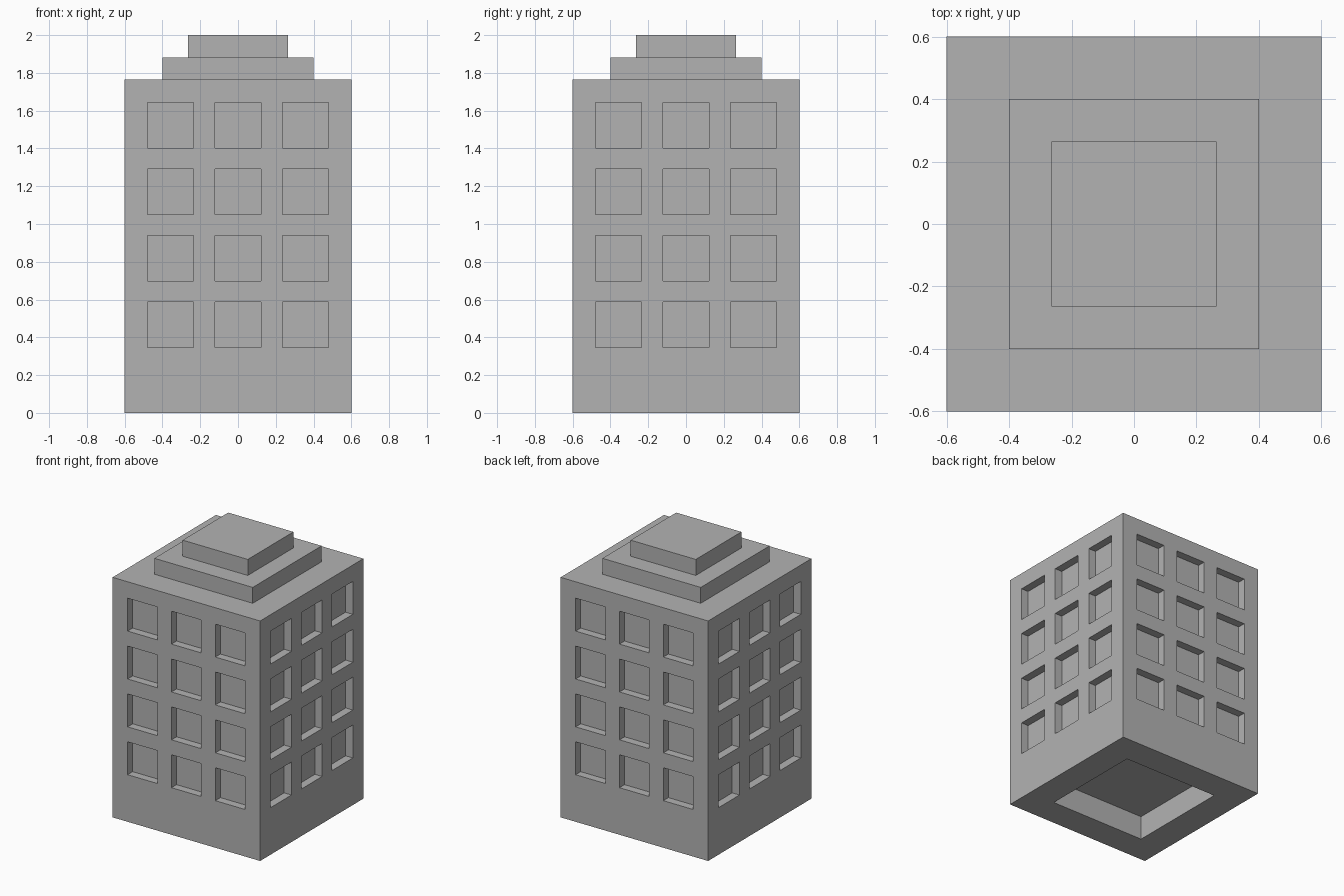
import bpy, bmesh
from mathutils import Vector

if "Cube" in bpy.data.objects:
    bpy.data.objects.remove(bpy.data.objects["Cube"], do_unlink=True)

HALF, ROOF = 0.6, 1.765
WIN = 0.121                       # half size of a window
COLUMNS = (-0.357, 0, 0.357)
ROWS = [0.467 + 0.352 * i for i in range(4)]
DEPTH = 0.059

grey = bpy.data.materials.new("concrete_grey")
grey.use_nodes = True
colour = (0.45, 0.45, 0.45, 1)
grey.diffuse_color = colour
grey.node_tree.nodes["Principled BSDF"].inputs["Base Color"].default_value = colour


def box(half, z0, z1):
    bm = bmesh.new()
    bmesh.ops.create_cube(bm, size=1)
    bmesh.ops.scale(bm, vec=(2 * half, 2 * half, z1 - z0), verts=bm.verts)
    bmesh.ops.translate(bm, vec=(0, 0, (z0 + z1) / 2), verts=bm.verts)
    return bm


def finish(bm, name):
    mesh = bpy.data.meshes.new(name)
    bm.normal_update()
    bm.to_mesh(mesh)
    bm.free()
    mesh.materials.append(grey)
    bpy.context.collection.objects.link(bpy.data.objects.new(name, mesh))


def sink(bm, faces, depth):
    """Push a patch of faces inwards, leaving reveal walls around it."""
    for face in bmesh.ops.extrude_discrete_faces(bm, faces=faces)["faces"]:
        bmesh.ops.translate(bm, vec=-face.normal * depth, verts=face.verts)


# Tower body with a square recess under the base
body = box(HALF, 0, ROOF)
body.normal_update()
base = [f for f in body.faces if f.normal.z < -0.5]
bmesh.ops.inset_region(body, faces=base, thickness=0.3)
body.normal_update()
sink(body, base, 0.176)

# Window grid, cut into the four walls
cuts = [(axis, c + s) for axis in (0, 1) for c in COLUMNS for s in (-WIN, WIN)]
cuts += [(2, r + s) for r in ROWS for s in (-WIN, WIN)]
for axis, pos in cuts:
    normal = Vector((0, 0, 0))
    normal[axis] = 1
    # Only the outer walls need cutting
    walls = [f for f in body.faces if abs(f.normal.z) < 0.5
             and max(map(abs, f.calc_center_median()[:2])) > HALF - 0.01]
    geom = walls + list({e for f in walls for e in f.edges}) + list({v for f in walls for v in f.verts})
    bmesh.ops.bisect_plane(body, geom=geom, plane_co=normal * pos, plane_no=normal)
    body.normal_update()


def is_window(face):
    c, n = face.calc_center_median(), face.normal
    across = c.x if abs(n.y) > 0.5 else c.y
    return (abs(n.z) < 0.5 and max(abs(c.x), abs(c.y)) > HALF - 0.01
            and any(abs(across - x) < 0.02 for x in COLUMNS)
            and any(abs(c.z - z) < 0.02 for z in ROWS))


sink(body, [f for f in body.faces if is_window(f)], DEPTH)
finish(body, "tower_body")

# Stepped roof
finish(box(0.4, ROOF, 1.882), "lower_roof_step")
finish(box(0.265, 1.882, 2.0), "upper_roof_step")
